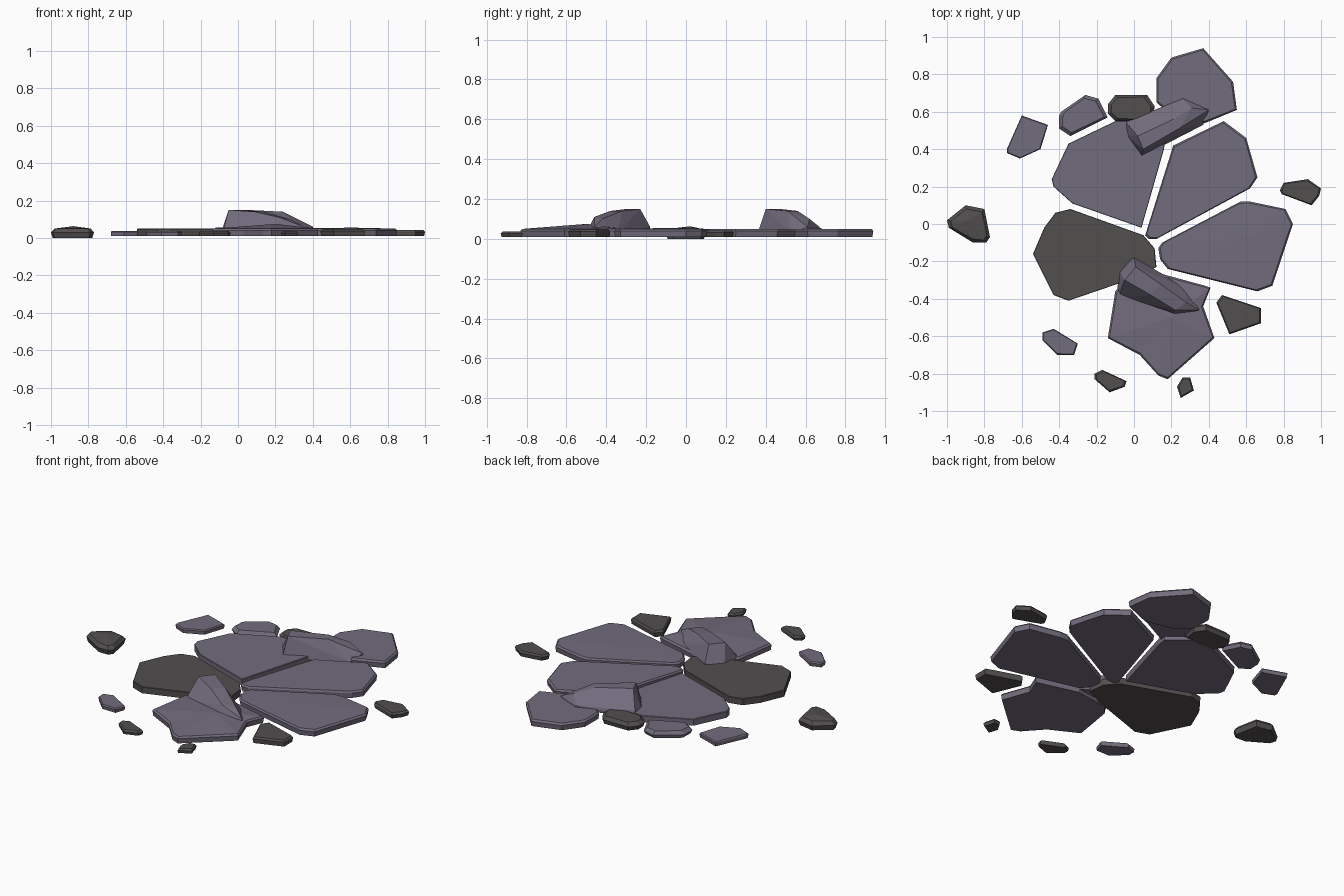
import bpy
import bmesh
from mathutils import Vector

default_cube = bpy.data.objects.get("Cube")
if default_cube:
    bpy.data.objects.remove(default_cube, do_unlink=True)

UNIT = 0.01  # all outlines are given in hundredths


def make_material(name, colour):
    material = bpy.data.materials.new(name)
    material.use_nodes = True
    material.diffuse_color = (*colour, 1)
    shader = material.node_tree.nodes["Principled BSDF"]
    shader.inputs["Base Color"].default_value = (*colour, 1)
    shader.inputs["Roughness"].default_value = 0.9
    return material


violet_stone = make_material("violet grey stone", (0.17, 0.15, 0.205))
dark_stone = make_material("dark grey stone", (0.085, 0.077, 0.078))


def finish(name, mesh_builder, material):
    bmesh.ops.recalc_face_normals(mesh_builder, faces=mesh_builder.faces[:])
    mesh = bpy.data.meshes.new(name)
    mesh_builder.to_mesh(mesh)
    mesh_builder.free()
    mesh.materials.append(material)
    stone = bpy.data.objects.new(name, mesh)
    bpy.context.collection.objects.link(stone)
    return stone


def slab(name, material, outline, top=5, bottom=1, chamfer=1, crown=None):
    """Flat stone with a chamfered rim; crown raises the middle of the top."""
    builder = bmesh.new()
    points = [Vector((x, y, 0)) for x, y in outline]
    centre = sum(points, Vector()) / len(points)

    def ring(height, inset):
        verts = []
        for point in points:
            inward = (centre - point).normalized() * inset
            place = point + inward + Vector((0, 0, height))
            verts.append(builder.verts.new(place * UNIT))
        return verts

    rings = [ring(bottom, chamfer / 2), ring(top - chamfer, 0), ring(top, chamfer)]
    count = len(points)
    for lower, upper in zip(rings, rings[1:]):
        for i in range(count):
            j = (i + 1) % count
            builder.faces.new((lower[i], lower[j], upper[j], upper[i]))
    builder.faces.new(rings[0])
    if crown:
        peak = builder.verts.new(Vector(crown) * UNIT)
        for i in range(count):
            builder.faces.new((rings[-1][i], rings[-1][(i + 1) % count], peak))
    else:
        builder.faces.new(rings[-1])
    return finish(name, builder, material)


def boulder(name, material, base, upper, bottom=3):
    """Angular block: convex skin around a base outline and upper corners."""
    builder = bmesh.new()
    corners = [(x, y, bottom) for x, y in base] + upper
    for corner in corners:
        builder.verts.new(Vector(corner) * UNIT)
    bmesh.ops.convex_hull(builder, input=builder.verts[:])
    bmesh.ops.dissolve_limit(builder, angle_limit=0.05,
                             verts=builder.verts[:], edges=builder.edges[:])
    return finish(name, builder, material)


# Large paving slabs around the centre
slab("left_slab", dark_stone,
     [(-54, -16), (-48, -2), (-42, 6), (-34, 8), (5, -6), (11, -13),
      (12, -23), (0, -29), (-35, -41), (-43, -38)], chamfer=0.3)
slab("back_left_slab", violet_stone,
     [(-44, 24), (-35, 43), (-10, 55), (6, 55), (17, 46), (16, 40),
      (4, -2), (-33, 11), (-43, 20)], chamfer=0.3)
slab("back_right_slab", violet_stone,
     [(6, -6), (21, 42), (48, 55), (60, 46), (66, 25), (62, 19),
      (12, -8), (8, -8)])
slab("right_slab", violet_stone,
     [(13, -13), (15, -10), (57, 12), (62, 12), (81, 8), (85, 0),
      (74, -33), (66, -36), (18, -24), (14, -19)], crown=(62, -6, 5.5))
slab("front_slab", violet_stone,
     [(-10, -36), (-14, -61), (3, -70), (13, -81), (18, -83), (43, -61),
      (37, -44), (41, -34), (38, -33), (16, -27), (-5, -30)],
     crown=(20, -50, 7.5))
slab("rear_slab", violet_stone,
     [(12, 78), (20, 89), (37, 94), (53, 76), (55, 61), (38, 54),
      (20, 58), (12, 65)])

# Raised broken blocks lying on the slabs
boulder("rear_block", violet_stone,
        [(-4, 55), (27, 67), (40, 61), (37, 53), (4, 36), (-4, 47)],
        [(2, 47, 15), (5, 40, 15), (21, 56, 14), (24, 51, 14),
         (31, 62, 10), (-4, 54, 6), (26, 67, 6), (40, 61, 6)])
boulder("front_block", violet_stone,
        [(-9, -36), (-8, -25), (0, -18), (28, -34), (35, -46),
         (21, -50), (-8, -39)],
        [(-5, -30, 15), (1, -23, 15), (14, -32, 14), (9, -38, 14),
         (22, -46, 11), (28, -42, 10), (0, -18, 6), (35, -46, 6)])

# Small stones behind
slab("rear_left_stone", violet_stone,
     [(-40, 58), (-39, 60), (-26, 69), (-19, 67), (-14, 57),
      (-34, 47), (-40, 51)], top=5, chamfer=2)
slab("rear_middle_stone", dark_stone,
     [(-14, 59), (-14, 64), (-10, 69), (7, 69), (11, 63), (10, 55),
      (-10, 55)], top=5.5, chamfer=2)
slab("far_left_stone", violet_stone,
     [(-68, 40), (-60, 58), (-46, 53), (-50, 40), (-61, 35), (-68, 38)],
     top=3.7, chamfer=0.6)

# Small stones at the sides
slab("left_side_stone", dark_stone,
     [(-100, 2), (-90, 10), (-80, 8), (-77, -7), (-79, -10), (-86, -10),
      (-99, -2)], top=5, bottom=0, chamfer=2, crown=(-88, 2, 6.3))
slab("right_side_stone", dark_stone,
     [(78, 18), (80, 22), (93, 24), (100, 19), (99, 15), (95, 10),
      (79, 16)], top=4.2)

# Small stones in front
slab("front_right_stone", dark_stone,
     [(44, -42), (47, -38), (68, -45), (68, -53), (51, -59)], top=4.7)
slab("front_left_stone", violet_stone,
     [(-49, -58), (-43, -56), (-30, -64), (-32, -70), (-41, -70),
      (-49, -62)], top=3.7, chamfer=0.7)
slab("front_middle_stone", dark_stone,
     [(-21, -80), (-17, -78), (-4, -84), (-5, -87), (-13, -90),
      (-21, -83)], top=3.7)
slab("front_tiny_stone", dark_stone,
     [(23, -87), (26, -82), (30, -82), (32, -89), (25, -93)], top=3.7)
